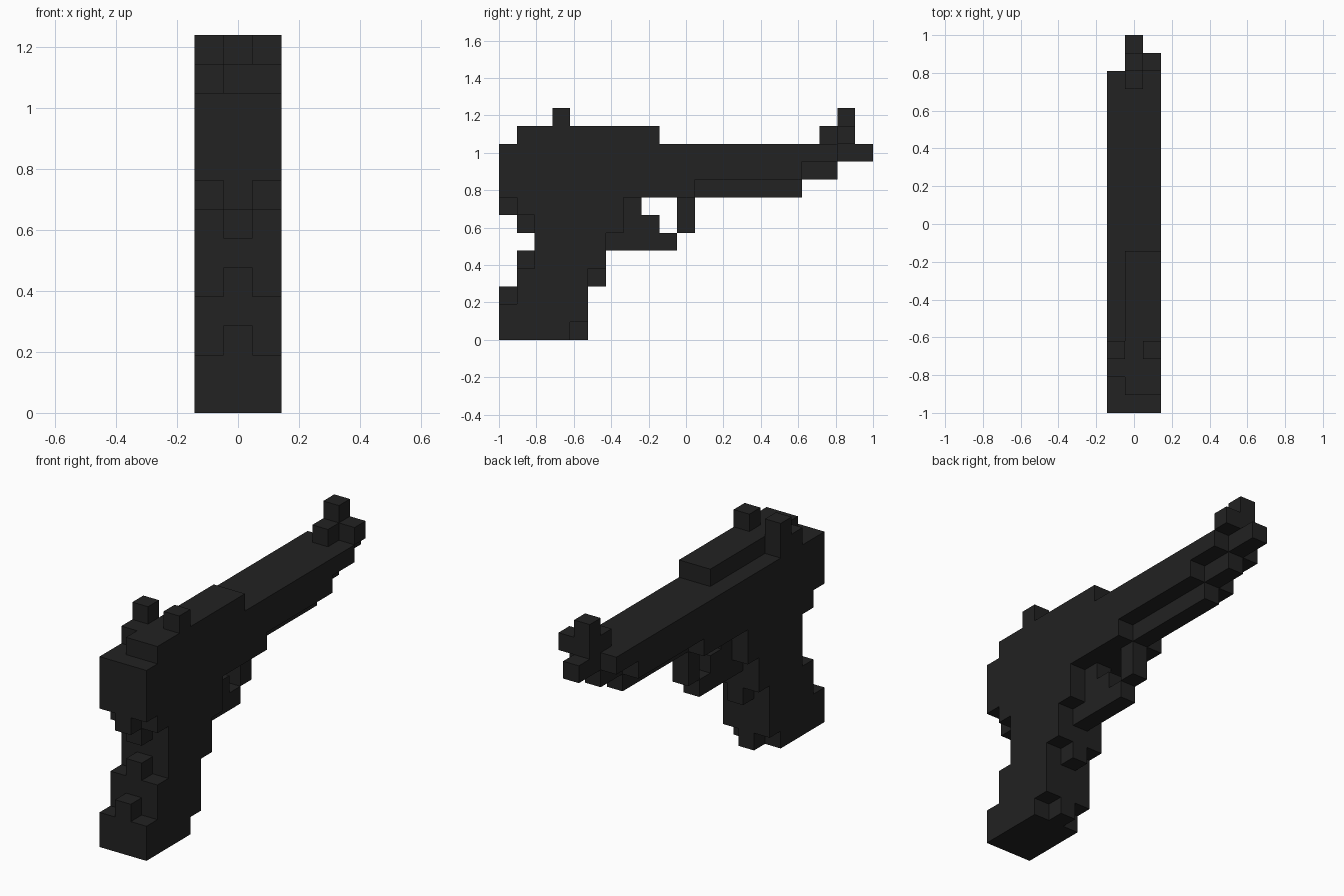
import bpy
import bmesh
from mathutils import Vector

default_cube = bpy.data.objects.get("Cube")
if default_cube:
    bpy.data.objects.remove(default_cube, do_unlink=True)

# One block is this wide; the body is three blocks across and 21 long
UNIT = 2 / 21
RIGHT, MIDDLE, LEFT = 0, 1, 2
SIDES = (RIGHT, LEFT)
ALL = (RIGHT, MIDDLE, LEFT)
blocks = {}


def fill(part, columns, levels, start, end):
    """Fill blocks from start up to end along y, on the given levels."""
    for x in columns:
        for z in levels:
            for y in range(start, end):
                blocks[x, y, z] = part


def make_material(name, colour):
    material = bpy.data.materials.new(name)
    material.use_nodes = True
    material.diffuse_color = colour
    shader = material.node_tree.nodes["Principled BSDF"]
    shader.inputs["Base Color"].default_value = colour
    shader.inputs["Roughness"].default_value = 0.8
    return material


def build(part, material):
    """Skin a part's blocks, leaving out faces that touch other blocks."""
    bm = bmesh.new()
    for cell in [c for c, name in blocks.items() if name == part]:
        centre = Vector(cell) + Vector((-1, -10, 0.5))
        for axis in range(3):
            for sign in (-1, 1):
                normal = Vector((0, 0, 0))
                normal[axis] = sign
                if tuple(int(a + b) for a, b in zip(cell, normal)) in blocks:
                    continue
                u = Vector((0, 0, 0))
                u[(axis + 1) % 3] = 0.5
                v = normal.cross(u)
                corners = (-u - v, u - v, u + v, v - u)
                bm.faces.new([bm.verts.new((centre + normal / 2 + c) * UNIT)
                              for c in corners])
    bmesh.ops.remove_doubles(bm, verts=bm.verts[:], dist=UNIT / 100)
    bmesh.ops.dissolve_limit(bm, angle_limit=0.01,
                             verts=bm.verts[:], edges=bm.edges[:])
    mesh = bpy.data.meshes.new(part)
    bm.to_mesh(mesh)
    bm.free()
    mesh.materials.append(material)
    obj = bpy.data.objects.new(part, mesh)
    bpy.context.collection.objects.link(obj)


# Grip, with a longer middle column at the stepped edges
fill("grip", SIDES, [0], 0, 4)
fill("grip", [MIDDLE], [0], 0, 5)
fill("grip", ALL, [1], 0, 5)
fill("grip", SIDES, [2], 1, 5)
fill("grip", [MIDDLE], [2], 0, 5)
fill("grip", SIDES, [3], 1, 5)
fill("grip", [MIDDLE], [3], 1, 6)
fill("grip", SIDES, [4], 2, 6)
fill("grip", [MIDDLE], [4], 1, 6)
fill("grip", ALL, [5], 2, 6)
fill("grip", SIDES, [6], 2, 7)
fill("grip", [MIDDLE], [6], 1, 7)
fill("grip", SIDES, [7], 1, 7)
fill("grip", [MIDDLE], [7], 0, 7)

# Trigger and its guard
fill("trigger", [MIDDLE], [7], 7, 8)
fill("trigger", [MIDDLE], [6], 7, 9)
fill("trigger_guard", [MIDDLE], [5], 6, 10)
fill("trigger_guard", [MIDDLE], [6, 7], 10, 11)

# Body and barrel, tapering below towards the muzzle
fill("barrel", SIDES, [8], 0, 11)
fill("barrel", [MIDDLE], [8], 0, 17)
fill("barrel", SIDES, [9], 0, 17)
fill("barrel", [MIDDLE], [9], 0, 19)
fill("barrel", SIDES, [10], 0, 19)
fill("barrel", [MIDDLE], [10], 0, 21)

# Raised top cover
fill("top_cover", [MIDDLE, LEFT], [11], 1, 9)

# Rear and front sights
fill("rear_sight", [RIGHT], [11], 2, 4)
fill("rear_sight", SIDES, [12], 3, 4)
fill("front_sight", [MIDDLE], [11], 18, 20)
fill("front_sight", [MIDDLE], [12], 19, 20)
fill("front_sight", [LEFT], [11], 19, 20)

black = make_material("matte_black", (0.016, 0.016, 0.016, 1))
for part_name in sorted(set(blocks.values())):
    build(part_name, black)
